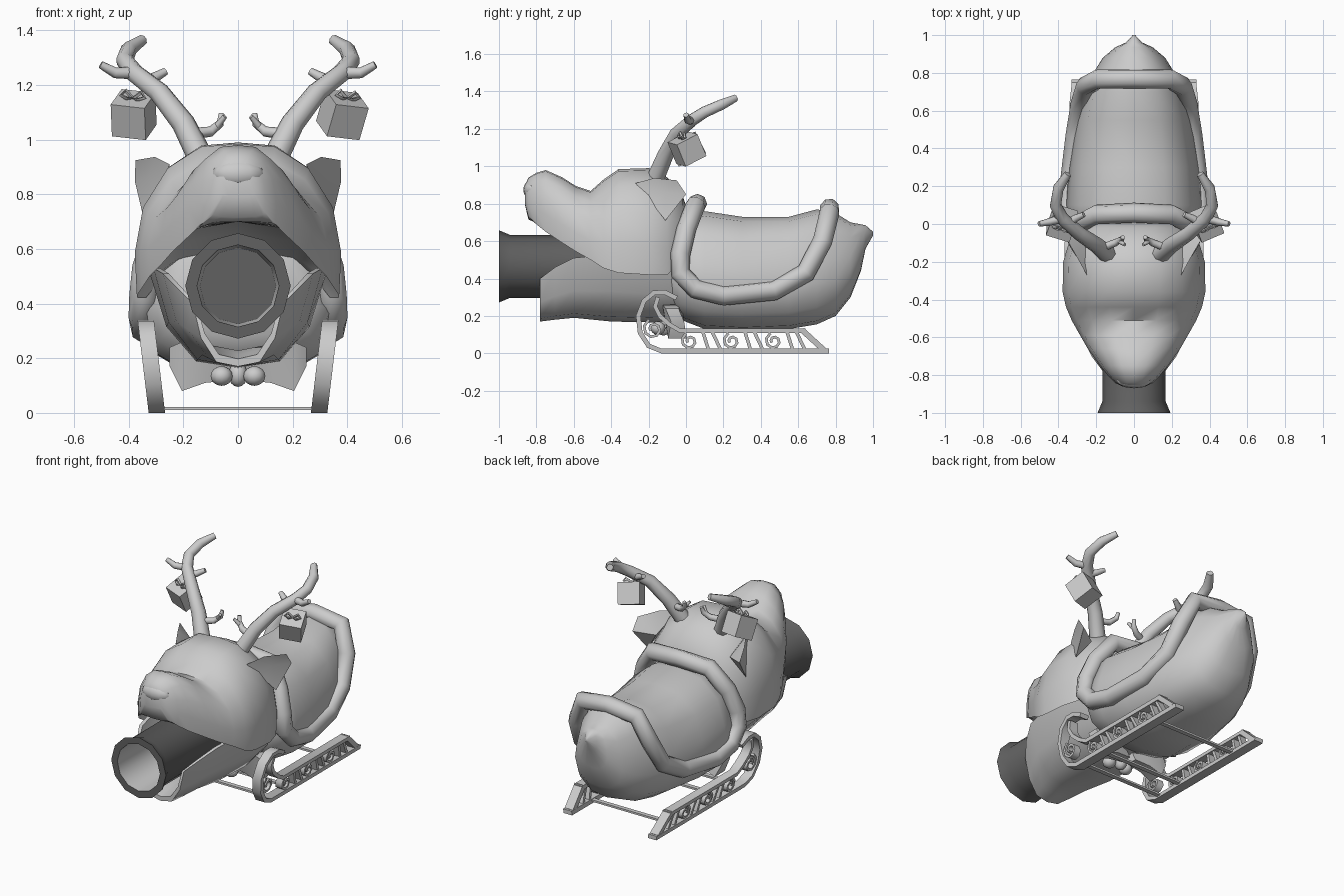
import bpy, bmesh, math
from mathutils import Vector, Matrix

if "Cube" in bpy.data.objects:
    bpy.data.objects.remove(bpy.data.objects["Cube"])


def material(name, v):
    m = bpy.data.materials.new(name)
    m.diffuse_color = (v, v, v, 1)
    m.use_nodes = True
    m.node_tree.nodes["Principled BSDF"].inputs["Base Color"].default_value = m.diffuse_color
    return m


GREY = material("light grey", 0.6)
DARK = material("dark grey", 0.12)


def finish(name, bm, mats=(GREY,)):
    bmesh.ops.recalc_face_normals(bm, faces=bm.faces)
    me = bpy.data.meshes.new(name)
    bm.to_mesh(me)
    bm.free()
    ob = bpy.data.objects.new(name, me)
    bpy.context.collection.objects.link(ob)
    for m in mats:
        me.materials.append(m)
    return ob


def loft(name, rings, mats=(GREY,), closed=False):
    """Skin cross-sections; cap the ends or join them into a loop."""
    bm = bmesh.new()
    vs = [[bm.verts.new(p) for p in r] for r in rings]
    n = len(vs[0])
    for a, b in zip(vs, vs[1:] + vs[:1] if closed else vs[1:]):
        for i in range(n):
            j = (i + 1) % n
            bm.faces.new((a[i], a[j], b[j], b[i]))
    if not closed:
        bm.faces.new(vs[0])
        bm.faces.new(vs[-1])
    return finish(name, bm, mats)


def section(y, half):
    """Full symmetric ring from half points that start and end on x = 0."""
    return [(x, y, z) for x, z in half] + [(-x, y, z) for x, z in half[-2:0:-1]]


def tube(name, pts, closed=False, sides=8):
    """Round tube through x, y, z, radius points."""
    ps = [Vector(p[:3]) for p in pts]
    n = len(ps)
    mid = sum(ps, Vector()) / n
    ref, rings = None, []
    for i, p in enumerate(ps):
        t = (ps[(i + 1) % n] - ps[i - 1]) if closed else (ps[min(i + 1, n - 1)] - ps[max(i - 1, 0)])
        t.normalize()
        ref = p - mid if closed else (ref or t.orthogonal())
        ref = (ref - t * ref.dot(t)).normalized()
        side = t.cross(ref)
        rings.append([p + pts[i][3] * (ref * math.cos(2 * math.pi * k / sides) + side * math.sin(2 * math.pi * k / sides))
                      for k in range(sides)])
    return loft(name, rings, closed=closed)


def ribbon(name, path, t, width, side):
    """Flat bar along a y-z path, leaning outward with height."""
    rings = []
    for i, (y, z) in enumerate(path):
        a, b = path[max(i - 1, 0)], path[min(i + 1, len(path) - 1)]
        d = Vector((b[0] - a[0], b[1] - a[1])).normalized() * t / 2
        ring = []
        for sx, sn in ((-1, -1), (1, -1), (1, 1), (-1, 1)):
            py, pz = y - d.y * sn, z + d.x * sn
            ring.append((side * (0.297 + 0.12 * pz + sx * width / 2), py, pz))
        rings.append(ring)
    return loft(name, rings)


def ball(name, c, s):
    bm = bmesh.new()
    bmesh.ops.create_uvsphere(bm, u_segments=12, v_segments=8, radius=1,
                              matrix=Matrix.Translation(c) @ Matrix.Diagonal((*s, 1)))
    return finish(name, bm)


# head: arched upper jaw with hanging cheeks
head = []
for y, zt, w, zb, zc in ((-.86, .90, .06, .80, .79), (-.842, .94, .10, .735, .715), (-.8, .965, .14, .69, .70),
                         (-.75, .98, .18, .65, .70), (-.66, .94, .245, .59, .70), (-.59, .895, .285, .545, .70),
                         (-.51, .868, .33, .50, .70), (-.44, .93, .36, .455, .70),
                         (-.36, .985, .378, .43, .69), (-.2, .99, .375, .42, .66), (-.1, .94, .345, .42, .6),
                         (-.02, .85, .28, .5, .56), (.01, .76, .2, .55, .57)):
    h = zt - zb
    head.append(section(y, [(0, zt), (.36 * w, zt - .02 * h), (.68 * w, zt - .16 * h), (.92 * w, zt - .42 * h),
                            (w, zt - .72 * h), (.98 * w, zb), (.9 * w, zb + .45 * (zc - zb)),
                            (.6 * w, zb + .85 * (zc - zb)), (0, zc)]))
loft("head", head)
ball("nose", (0, -.825, .875), (.095, .045, .052))

# lower jaw and neck: open trough
jaw = []
for y, zt, w, zb in ((-.78, .40, .165, .17), (-.7, .46, .225, .18), (-.6, .51, .275, .19), (-.4, .53, .31, .17),
                     (-.15, .5, .32, .165), (.02, .5, .3, .18)):
    h = zt - zb
    jaw.append(section(y, [(0, zb), (.48 * w, zb + .07 * h), (.82 * w, zb + .45 * h), (w, zt), (.92 * w, zt),
                           (.74 * w, zb + .53 * h), (.42 * w, zb + .19 * h), (0, zb + .12 * h)]))
loft("lower_jaw", jaw)

# cannon barrel: dark outside, light bore
rings = []
for y, r in ((-.3, .168), (-.94, .168), (-1, .193), (-1, .15), (-.45, .14)):
    rings.append([(r * math.sin(k * math.pi / 6), y, .465 + r * math.cos(k * math.pi / 6)) for k in range(12)])
barrel = loft("barrel", rings, (DARK, GREY))
for f in barrel.data.polygons:
    c = f.center
    if math.hypot(c.x, c.z - .465) < .155 and c.y > -.99 and len(f.vertices) == 4:
        f.material_index = 1

# sleigh body with filled seat and pointed tail
body = []
for y, zb, zt, w in ((-.1, .28, .6, .25), (-.03, .18, .74, .34), (.1, .13, .76, .362), (.3, .12, .73, .345),
                     (.55, .13, .73, .308), (.7, .155, .77, .265), (.8, .20, .75, .215), (.88, .30, .70, .165),
                     (.935, .44, .69, .10), (.96, .56, .685, .045), (1.0, .63, .65, .006)):
    h = zt - zb
    body.append(section(y, [(0, zb), (.5 * w, zb + .03 * h), (.86 * w, zb + .15 * h), (w, zb + .36 * h),
                            (.94 * w, zb + .55 * h), (.80 * w, zb + .8 * h), (.46 * w, zb + .96 * h), (0, zt)]))
loft("sleigh_body", body)

# padded rim: closed loop dipping at both sides
half = [(0, .06, .80), (.2, .05, .79), (.29, .0, .66), (.335, -.03, .53), (.345, -.03, .43), (.348, .05, .345),
        (.342, .2, .308), (.31, .47, .335), (.282, .64, .43), (.255, .73, .6), (.19, .768, .755), (0, .768, .775)]
loop = half + [(-x, y, z) for x, y, z in half[-2:0:-1]]
tube("padded_rim", [(*p, .053) for p in loop], True)

for s, tag in ((1, "right"), (-1, "left")):
    # drooping ear with a dished face
    bm = bmesh.new()
    edge = [bm.verts.new((s * x, y, z)) for x, y, z in
            ((.25, -.27, .91), (.305, -.17, .937), (.375, -.05, .925), (.378, 0, .85), (.345, -.11, .71), (.30, -.18, .8))]
    mids = [bm.verts.new((s * x, y, z)) for x, y, z in ((.325, -.11, .86), (.26, -.07, .83))]
    for c in mids:
        for i in range(6):
            bm.faces.new((edge[i], edge[(i + 1) % 6], c))
    finish(tag + "_ear", bm)

    # antler and its tines
    def antler(name, pts):
        tube(tag + name, [(s * x, y, z, r) for x, y, z, r in pts])
    antler("_antler", [(.13, -.17, .92, .048), (.2, -.11, 1.06, .043), (.29, -.05, 1.175, .038),
                       (.38, .03, 1.245, .035), (.415, .1, 1.29, .032), (.4, .19, 1.33, .03),
                       (.35, .265, 1.365, .02)])
    antler("_outer_tine", [(.38, .03, 1.245, .024), (.45, .01, 1.245, .02), (.503, 0, 1.275, .014)])
    antler("_inner_tine", [(.35, 0, 1.21, .023), (.31, .03, 1.225, .02), (.265, .05, 1.25, .014)])
    antler("_low_tine", [(.18, -.13, 1.02, .022), (.1, -.1, 1.03, .019), (.065, -.08, 1.06, .015),
                         (.06, -.07, 1.095, .011)])
    antler("_low_fork", [(.08, -.09, 1.045, .014), (.048, -.11, 1.085, .009)])

    # hanging gift with ribbon loops, tilted face down
    bm = bmesh.new()
    rot = Matrix.Rotation(s * .35, 4, 'Z') @ Matrix.Rotation(.45, 4, 'X') @ Matrix.Rotation(.12, 4, 'Y')
    place = Matrix.Translation((s * .382, .005, 1.092)) @ rot
    bmesh.ops.create_cube(bm, size=.13, matrix=place)
    finish(tag + "_gift", bm)
    for k in (1, -1):
        bow = [place @ Vector(p) for p in ((0, 0, .066), (k * .03, .01, .09), (k * .045, 0, .075), (k * .02, -.01, .067))]
        tube(tag + "_gift_ribbon", [(*p, .008) for p in bow], True, 4)

    # runner: bottom bar with front curl, upper rail, slanted tail end
    ribbon(tag + "_runner", [(.765, .012), (-.13, .012), (-.2, .04), (-.245, .11), (-.255, .2), (-.225, .28),
                             (-.17, .325), (-.11, .325), (-.05, .295)], .026, .06, s)
    ribbon(tag + "_upper_rail", [(.64, .12), (-.03, .12), (-.09, .155), (-.14, .2), (-.165, .25), (-.15, .3)],
           .024, .058, s)
    ribbon(tag + "_runner_end", [(.62, .125), (.68, .07), (.74, .015)], .03, .058, s)

    # scrollwork between the rails
    def scroll(cy, cz, r):
        ribbon(tag + "_scroll", [(cy + r * (1 - k / 14) * math.cos(k * .8 + 2), cz + r * (1 - k / 14) * math.sin(k * .8 + 2))
                                 for k in range(11)], .015, .045, s)
    scroll(-.175, .13, .055)
    for k in range(3):
        y = .02 + .225 * k
        scroll(y, .065, .046)
        ribbon(tag + "_slat", [(y + .07, .115), (y + .1, .02)], .018, .045, s)
        ribbon(tag + "_slat", [(y + .12, .115), (y + .165, .02)], .018, .045, s)

    # bow lobe and bell under the neck
    loft(tag + "_bow_lobe", [[(s * x, y, z) for y, z in ((-.06 - d, a), (-.03 + d, a), (-.06 + d, b), (-.09 - d, b))]
                             for x, a, b, d in ((.02, .12, .18, .02), (.12, .11, .21, .03),
                                                (.205, .08, .26, .035), (.25, .17, .24, .02))])
    ball(tag + "_bell", (s * .06, -.15, .135), (.04, .04, .036))

# bow knot and flat runner cross rods
ball("bow_knot", (0, -.12, .14), (.035, .04, .045))
for y in (-.1, .08, .55):
    loft("cross_rod", [[(x, y + a, .016 + b) for a, b in ((-.014, -.006), (.014, -.006), (.014, .006), (-.014, .006))]
                       for x in (-.3, .3)])

# smooth rounded forms, keep hard edges
bpy.ops.object.select_all(action='SELECT')
bpy.context.view_layer.objects.active = bpy.data.objects["head"]
bpy.ops.object.shade_smooth_by_angle(angle=math.radians(55))
